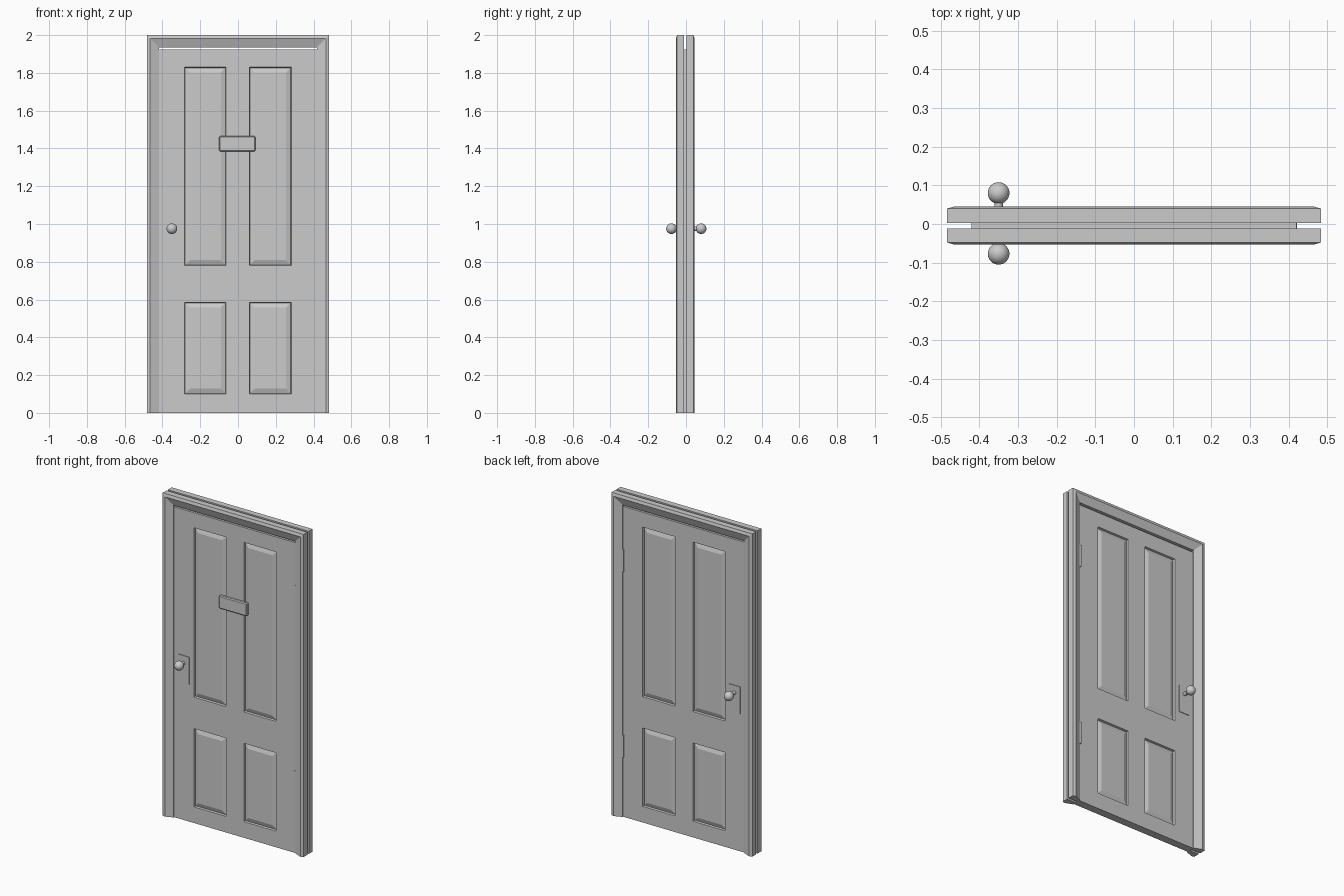
import bpy, bmesh
from mathutils import Matrix

if "Cube" in bpy.data.objects:
    bpy.data.objects.remove(bpy.data.objects["Cube"])

YC = -0.004  # middle of the door thickness


def finish(bm, name, smooth=False):
    bmesh.ops.recalc_face_normals(bm, faces=bm.faces)
    me = bpy.data.meshes.new(name)
    bm.to_mesh(me)
    bm.free()
    ob = bpy.data.objects.new(name, me)
    bpy.context.collection.objects.link(ob)
    if smooth:
        for o in bpy.context.selected_objects:
            o.select_set(False)
        ob.select_set(True)
        bpy.context.view_layer.objects.active = ob
        bpy.ops.object.shade_smooth_by_angle(angle=0.6)
    return ob


def box(name, x0, x1, y0, y1, z0, z1, bevel=0):
    bm = bmesh.new()
    mat = (Matrix.Translation(((x0 + x1) / 2, (y0 + y1) / 2, (z0 + z1) / 2))
           @ Matrix.Diagonal((x1 - x0, y1 - y0, z1 - z0, 1)))
    bmesh.ops.create_cube(bm, size=1, matrix=mat)
    if bevel:
        bmesh.ops.bevel(bm, geom=bm.edges[:], offset=bevel, segments=1, affect='EDGES')
    return finish(bm, name)


# Architrave: moulding profile (inset from outer edge, depth) swept up, across and down
def architrave(name, side):
    profile = [(0, 0.007), (0, 0.044), (0.018, 0.049), (0.066, 0.03), (0.066, 0.007)]
    bm = bmesh.new()
    rings = []
    for sx, top in ((-1, 0), (-1, 1), (1, 1), (1, 0)):
        rings.append([bm.verts.new((sx * (0.483 - d), YC + side * h, (2 - d) if top else 0))
                      for d, h in profile])
    n = len(profile)
    for a, b in zip(rings, rings[1:]):
        for i in range(n):
            j = (i + 1) % n
            bm.faces.new((a[i], a[j], b[j], b[i]))
    bm.faces.new(rings[0])
    bm.faces.new(rings[-1])
    finish(bm, name)


# Door leaf: grid of stiles and rails, with raised-and-fielded panels on both sides
def door_leaf():
    xs = [-0.42, -0.283, -0.063, 0.06, 0.282, 0.42]
    zs = [0, 0.1, 0.585, 0.78, 1.83, 1.923]
    half = 0.025
    bm = bmesh.new()
    v = [[bm.verts.new((x, YC - half, z)) for z in zs] for x in xs]
    for i in range(5):
        for k in range(5):
            bm.faces.new((v[i][k], v[i + 1][k], v[i + 1][k + 1], v[i][k + 1]))
    ext = bmesh.ops.extrude_face_region(bm, geom=bm.faces[:], use_keep_orig=True)
    for g in ext['geom']:
        if isinstance(g, bmesh.types.BMVert):
            g.co.y += 2 * half
    bmesh.ops.recalc_face_normals(bm, faces=bm.faces)

    def in_panel(f):
        c = f.calc_center_median()
        return (abs(f.normal.y) > 0.9 and 0.06 < abs(c.x) < 0.283
                and (0.1 < c.z < 0.585 or 0.78 < c.z < 1.83))
    panels = [f for f in bm.faces if in_panel(f)]
    bmesh.ops.inset_individual(bm, faces=panels, thickness=0.004, depth=-0.012)
    bmesh.ops.inset_individual(bm, faces=panels, thickness=0.036, depth=0.009)
    finish(bm, "door_leaf")


door_leaf()

for side, tag in ((-1, "front"), (1, "back")):
    architrave(tag + "_architrave", side)
    face = YC + side * 0.025
    # Lock plate
    y0, y1 = sorted((face - side * 0.004, face + side * 0.004))
    box(tag + "_lock_plate", -0.387, -0.312, y0, y1, 0.85, 1.02)
    # Knob ball and stem
    ky = 0.08 if side > 0 else -0.077
    bm = bmesh.new()
    bmesh.ops.create_uvsphere(bm, u_segments=32, v_segments=16, radius=0.028,
                              matrix=Matrix.Translation((-0.35, ky, 0.975)))
    finish(bm, tag + "_knob", True)
    bm = bmesh.new()
    bmesh.ops.create_cone(bm, cap_ends=True, segments=24, radius1=0.011, radius2=0.011,
                          depth=abs(ky - face),
                          matrix=Matrix.Translation((-0.35, (ky + face) / 2, 0.975))
                          @ Matrix.Rotation(1.5707963, 4, 'X'))
    finish(bm, tag + "_knob_stem", True)

# Letter plate on the front
box("letter_plate", -0.1, 0.092, YC - 0.042, YC - 0.02, 1.385, 1.465, 0.005)

# Hinges
for tag, z in (("lower", 0.37), ("upper", 1.52)):
    box(tag + "_hinge", 0.41, 0.422, YC - 0.028, YC + 0.032, z, z + 0.14)
